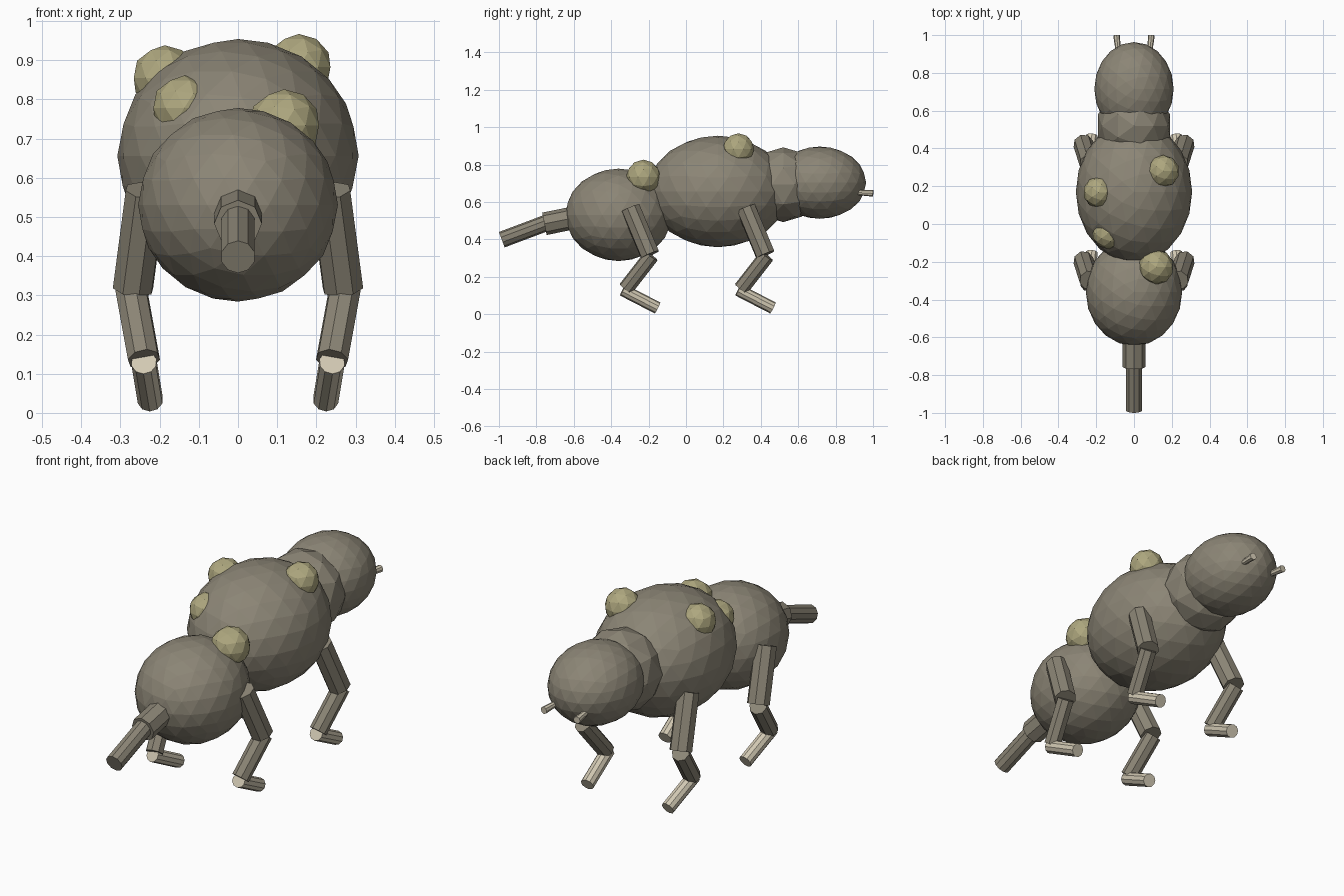
import bpy
from mathutils import Vector

if "Cube" in bpy.data.objects:
    bpy.data.objects.remove(bpy.data.objects["Cube"])


def material(name, rgb):
    m = bpy.data.materials.new(name)
    m.diffuse_color = (*rgb, 1.0)
    m.use_nodes = True
    m.node_tree.nodes["Principled BSDF"].inputs["Base Color"].default_value = m.diffuse_color
    return m


HIDE = material("grey_brown_hide", (0.26, 0.235, 0.18))
BONE = material("pale_bone", (0.64, 0.58, 0.45))
WART = material("dull_yellow", (0.42, 0.385, 0.21))


def ball(name, centre, radii, mat, detail):
    """Flat-faced ellipsoid."""
    bpy.ops.mesh.primitive_ico_sphere_add(subdivisions=detail, radius=1, location=centre)
    ob = bpy.context.object
    ob.name = name
    ob.scale = radii
    ob.data.materials.append(mat)


def limb(name, start, end, r1, r2, mat, sides=8):
    """Straight faceted cylinder or cone between two points."""
    a, b = Vector(start), Vector(end)
    bpy.ops.mesh.primitive_cone_add(vertices=sides, radius1=r1, radius2=r2,
                                    depth=(b - a).length, location=(a + b) / 2)
    ob = bpy.context.object
    ob.name = name
    ob.rotation_euler = (b - a).to_track_quat('Z', 'Y').to_euler()
    ob.data.materials.append(mat)


# Body masses
ball("torso", (0, 0.17, 0.656), (0.308, 0.375, 0.298), HIDE, 3)
ball("hindquarters", (0, -0.36, 0.531), (0.255, 0.285, 0.247), HIDE, 3)
ball("neck", (0, 0.52, 0.692), (0.2, 0.2, 0.2), HIDE, 2)
ball("head", (0, 0.715, 0.703), (0.21, 0.248, 0.193), HIDE, 3)

# Tail in two segments
limb("tail_base", (0, -0.56, 0.523), (0, -0.757, 0.483), 0.061, 0.061, HIDE)
limb("tail_tip", (0, -0.73, 0.494), (0, -0.985, 0.398), 0.044, 0.044, HIDE, 10)

# Warts on the back
for i, (centre, r) in enumerate([((0.155, 0.28, 0.882), 0.085),
                                 ((-0.187, 0.168, 0.855), 0.083),
                                 ((-0.137, -0.05, 0.778), 0.083),
                                 ((0.118, -0.228, 0.733), 0.093)]):
    ball(f"wart_{i + 1}", centre, (r, r, r), WART, 2)

# Legs and tusks, mirrored left and right
for side, s in (("left", -1), ("right", 1)):
    for place, dy in (("hind", 0.0), ("fore", 0.617)):
        hip = (s * 0.235, -0.297 + dy, 0.567)
        knee = (s * 0.268, -0.193 + dy, 0.318)
        limb(f"{place}_{side}_upper_leg", hip, knee, 0.054, 0.054, HIDE)
        limb(f"{place}_{side}_lower_leg", (s * 0.272, -0.185 + dy, 0.312),
             (s * 0.24, -0.322 + dy, 0.136), 0.042, 0.042, HIDE)
        limb(f"{place}_{side}_foot", (s * 0.24, -0.338 + dy, 0.129),
             (s * 0.224, -0.152 + dy, 0.033), 0.033, 0.033, BONE, 10)
    limb(f"{side}_tusk", (s * 0.08, 0.87, 0.653), (s * 0.092, 1.0, 0.646),
         0.011, 0.018, BONE)
